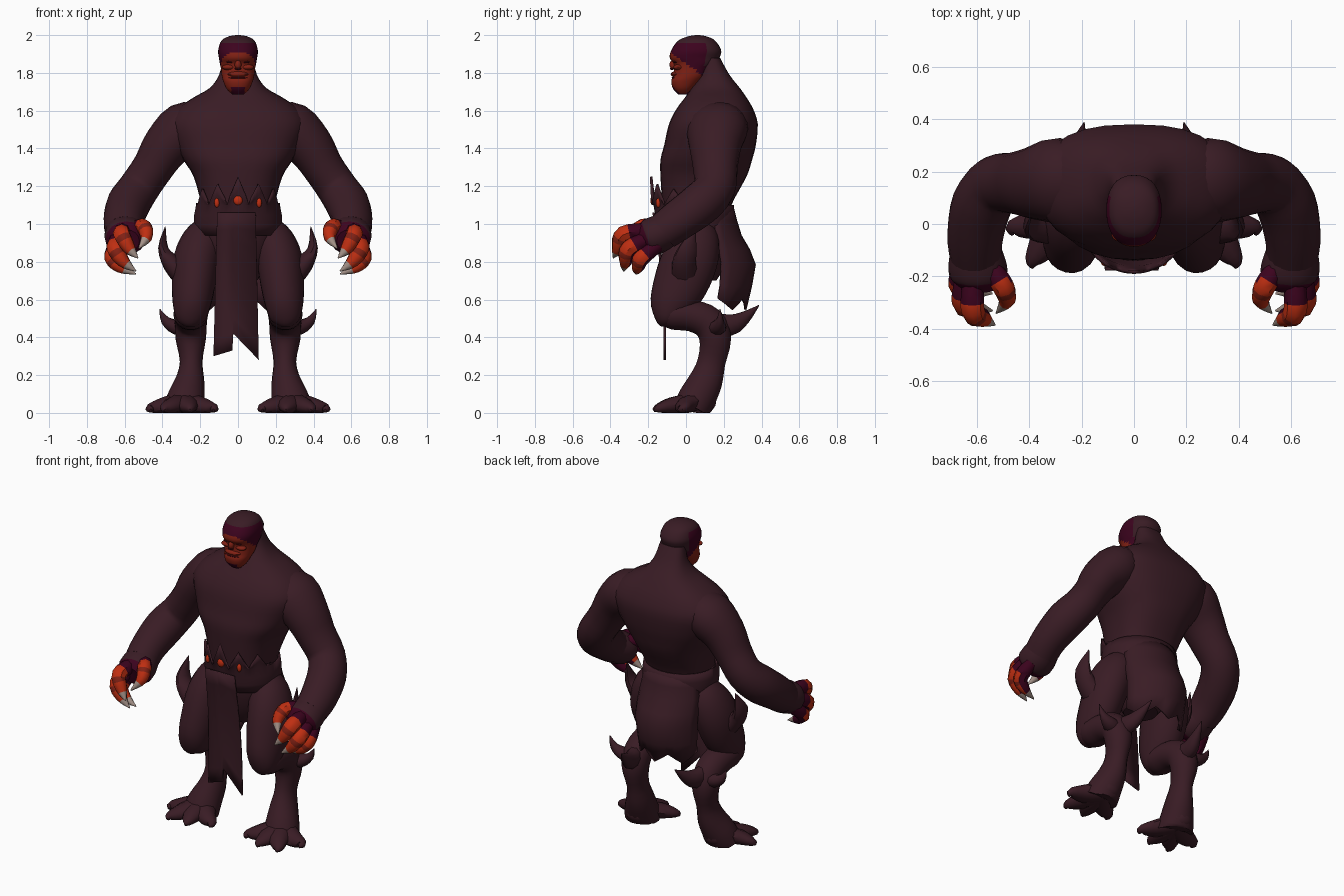
import bpy, bmesh, math
from mathutils import Vector

if "Cube" in bpy.data.objects:
    bpy.data.objects.remove(bpy.data.objects["Cube"])


def material(name, r, g, b):
    m = bpy.data.materials.new(name)
    m.use_nodes = True
    m.diffuse_color = (r, g, b, 1)
    m.node_tree.nodes["Principled BSDF"].inputs["Base Color"].default_value = (r, g, b, 1)
    return m


SKIN = material("dark_hide", .041, .0115, .018)
MAROON = material("maroon", .046, .001, .013)
RED = material("face_red", .22, .015, .007)
ORANGE = material("finger_orange", .52, .028, .006)
CLAW = material("claw_bone", .38, .29, .25)
SHADE = material("face_crease", .06, .003, .006)


def finish(name, bm, mats, mirror=False, thick=0, angle=45):
    bmesh.ops.recalc_face_normals(bm, faces=bm.faces)
    me = bpy.data.meshes.new(name)
    bm.to_mesh(me)
    bm.free()
    for m in mats:
        me.materials.append(m)
    ob = bpy.data.objects.new(name, me)
    bpy.context.collection.objects.link(ob)
    if mirror:
        ob.modifiers.new("Mirror", 'MIRROR')
    if thick:
        ob.modifiers.new("Solidify", 'SOLIDIFY').thickness = thick
    bpy.ops.object.select_all(action='DESELECT')
    ob.select_set(True)
    bpy.context.view_layer.objects.active = ob
    bpy.ops.object.shade_smooth_by_angle(angle=math.radians(angle))
    return ob


def smooth_path(keys, steps):
    """Catmull-Rom through rows of numbers."""
    out = []
    for i in range(len(keys) - 1):
        p0, p1, p2 = keys[max(i - 1, 0)], keys[i], keys[i + 1]
        p3 = keys[min(i + 2, len(keys) - 1)]
        for k in range(steps):
            t = k / steps
            out.append([.5 * (2 * b + (c - a) * t + (2 * a - 5 * b + 4 * c - d) * t * t
                              + (3 * b - a - 3 * c + d) * t ** 3)
                        for a, b, c, d in zip(p0, p1, p2, p3)])
    return out + [list(keys[-1])]


def loft(name, keys, mats=(SKIN,), sides=16, steps=3, flat=False, power=1.0,
         paint=None, mirror=False):
    """Elliptical rings (x, y, z, rx, ry), flat or square to the path."""
    rows = smooth_path(keys, steps)
    pts = [Vector(r[:3]) for r in rows]
    bm, rings, u = bmesh.new(), [], Vector((1, 0, 0))
    for i, r in enumerate(rows):
        v = Vector((0, 1, 0))
        if not flat:
            t = (pts[min(i + 1, len(pts) - 1)] - pts[max(i - 1, 0)]).normalized()
            u = (u - t * u.dot(t)).normalized()
            v = t.cross(u)
        ring = []
        for k in range(sides):
            a = 2 * math.pi * k / sides
            c, s = math.cos(a), math.sin(a)
            c, s = (math.copysign(abs(w) ** power, w) for w in (c, s))
            p = pts[i] + u * c * max(r[3], .002) + v * s * max(r[4], .002)
            p.z = max(p.z, 0)
            ring.append(bm.verts.new(p))
        rings.append(ring)
    for i in range(len(rings) - 1):
        for k in range(sides):
            n = (k + 1) % sides
            f = bm.faces.new((rings[i][k], rings[i][n], rings[i + 1][n], rings[i + 1][k]))
            if paint:
                p = f.calc_center_median()
                f.material_index = paint(p, i / (len(rings) - 1), p - (pts[i] + pts[i + 1]) / 2)
    for ring, t in ((rings[0], 0), (rings[-1], 1)):
        f = bm.faces.new(ring)
        if paint:
            f.material_index = paint(f.calc_center_median(), t, Vector())
    return finish(name, bm, mats, mirror)


def round_keys(rows):
    """Turn (z, front, back, half width) into flat ring rows."""
    return [(0, (f + b) / 2, z, w, (b - f) / 2) for z, f, b, w in rows]


def blob(name, loc, size, mat, mirror=False):
    bm = bmesh.new()
    bmesh.ops.create_uvsphere(bm, u_segments=12, v_segments=8, radius=1)
    for v in bm.verts:
        v.co = Vector([c + s * w for c, s, w in zip(loc, size, v.co)])
    return finish(name, bm, (mat,), mirror)


def sheet(name, nu, nv, fn, thick=.012):
    bm = bmesh.new()
    g = [[bm.verts.new(fn(i / nu, j / nv)) for j in range(nv + 1)] for i in range(nu + 1)]
    for i in range(nu):
        for j in range(nv):
            bm.faces.new((g[i][j], g[i + 1][j], g[i + 1][j + 1], g[i][j + 1]))
    bmesh.ops.remove_doubles(bm, verts=bm.verts, dist=.0005)
    return finish(name, bm, (SKIN,), thick=thick)


# Torso and neck
loft("torso", round_keys([
    (.98, -.11, .21, .19), (1.1, -.125, .24, .195), (1.25, -.135, .32, .235),
    (1.34, -.135, .35, .29), (1.42, -.115, .37, .33), (1.53, -.09, .38, .365),
    (1.61, -.05, .355, .32), (1.67, -.005, .32, .235), (1.72, .03, .285, .15),
    (1.79, .075, .23, .1), (1.88, .085, .18, .08)]), sides=28, flat=True, power=.8)
loft("pelvis", round_keys([(.7, -.04, .16, .1), (.8, -.09, .22, .17),
                           (.93, -.12, .25, .21), (1.06, -.12, .24, .2)]),
     sides=24, flat=True)


# Head, painted by region
def head_paint(p, t, d):
    if p.z > 1.962 or p.y > .1:
        return 0
    if p.z > 1.85 - .75 * p.y or (p.z < 1.725 and abs(p.x) < .035):
        return 1
    return 2


loft("head", round_keys([
    (1.685, -.04, .01, .03), (1.715, -.068, .04, .06), (1.755, -.078, .08, .078),
    (1.785, -.068, .11, .086), (1.82, -.064, .135, .09), (1.85, -.066, .165, .096),
    (1.88, -.086, .178, .101), (1.92, -.078, .186, .105), (1.97, -.042, .155, .088),
    (1.993, .01, .11, .05), (2.0, .05, .07, .01)]),
    (SKIN, MAROON, RED), sides=32, steps=4, flat=True, power=.88, paint=head_paint)
blob("eye", (.042, -.056, 1.857), (.02, .012, .006), SHADE, True)
blob("cheek", (.05, -.042, 1.83), (.036, .026, .015), RED, True)
blob("nose", (0, -.066, 1.843), (.018, .022, .026), RED)
blob("nostrils", (0, -.074, 1.822), (.018, .012, .006), SHADE)
blob("upper_lip", (0, -.053, 1.793), (.055, .028, .016), RED)
blob("mouth", (0, -.062, 1.774), (.05, .014, .005), SHADE)

# Arms and palms
loft("arm", [(.18, .16, 1.54, .1, .12), (.28, .165, 1.505, .14, .165), (.38, .155, 1.41, .125, .14),
             (.45, .155, 1.3, .108, .12), (.525, .15, 1.19, .108, .112),
             (.58, .075, 1.105, .115, .115), (.605, -.04, 1.02, .105, .11),
             (.603, -.12, .96, .1, .1)], sides=20, mirror=True)
loft("palm", [(.603, -.09, .975, .095, .09), (.598, -.15, .945, .11, .1),
              (.592, -.2, .925, .108, .095), (.592, -.24, .91, .07, .065)], (SKIN, MAROON),
     paint=lambda p, t, d: int(t > .6), mirror=True)


# Fingers run from maroon knuckle to bone claw, with dark backs and joints
def finger(name, a, b, c, tip, r):
    def paint(p, t, d):
        if t < .2 or (d.y > .45 * r and t < .7):
            return 0
        return 3 if .4 < t < .46 else 1 if t < .72 else 2

    loft(name, [(*a, r, r), (*b, r * 1.1, r * 1.1), (*c, r * .85, r * .85), (*tip, .003, .003)],
         (MAROON, ORANGE, CLAW, RED), sides=8, steps=4, paint=paint, mirror=True)


finger("thumb", (.55, -.16, .98), (.5, -.235, .985), (.485, -.29, .93), (.525, -.34, .87), .038)
finger("first_finger", (.61, -.2, .965), (.615, -.33, .945), (.575, -.36, .87), (.53, -.385, .82), .041)
finger("middle_finger", (.635, -.18, .93), (.65, -.3, .87), (.605, -.32, .8), (.54, -.33, .75), .041)
finger("last_finger", (.65, -.15, .89), (.665, -.235, .82), (.62, -.255, .77), (.54, -.265, .735), .039)

# Legs with backward hocks
loft("thigh", [(.14, .06, 1.0, .07, .08), (.18, .055, .92, .11, .125), (.22, .02, .81, .122, .15),
               (.235, -.03, .68, .115, .145), (.245, -.08, .57, .1, .115),
               (.25, -.1, .49, .075, .065), (.25, -.1, .46, .03, .03)], sides=20, mirror=True)
loft("shin", [(.25, -.13, .53, .06, .06), (.25, -.07, .525, .09, .085), (.25, .03, .515, .09, .085),
              (.25, .12, .475, .085, .09), (.25, .155, .39, .08, .085), (.248, .135, .27, .06, .075),
              (.255, .105, .17, .078, .09), (.275, .06, .08, .1, .1),
              (.285, .03, .02, .11, .1)], sides=18, mirror=True)

# Flat feet with pointed toes
toes = {"inner": (.13, -.11), "middle": (.255, -.172), "outer": (.385, -.165), "side": (.462, -.04)}
for side, (x, y) in toes.items():
    mx, my = x * .55 + .128, y * .55 + .02
    loft(side + "_toe", [(.285, .05, .06, .07, .05), (mx, my, .04, .06, .045),
                         (x, y + .025, .025, .032, .025), (x, y, .012, .006, .01)],
         sides=10, mirror=True)
blob("heel", (.275, .1, .06), (.075, .06, .058), SKIN, True)

# Leg spikes
spikes = {
    "thigh_spike": [(.27, 0, .7, .06, .08), (.35, -.01, .79, .05, .065),
                    (.395, .01, .87, .025, .05), (.385, .05, .985, .002, .002)],
    "hock_spike": [(.245, .1, .47, .05, .065), (.23, .23, .465, .045, .06),
                   (.21, .31, .505, .03, .035), (.19, .387, .57, .002, .002)],
    "outer_hock_spike": [(.26, .15, .45, .05, .05), (.33, .17, .455, .045, .04),
                         (.385, .18, .49, .02, .025), (.415, .18, .55, .002, .002)]}
for name, keys in spikes.items():
    loft(name, keys, sides=10, mirror=True)


# Belt with a crown of points flaring along the front
def belt(u, v):
    a = 2 * math.pi * u - math.pi
    deg = abs(math.degrees(a))
    near = round(deg / 30) * 30
    height = {0: .15, 30: .11, 60: .085}.get(near, 0) * max(0, 1 - abs(deg - near) / 15)
    z = .94 + .16 * min(v / .6, 1)
    rx = .222 + .012 * math.sin(min(v / .6, 1) * math.pi)
    if v > .6:
        z += height * (v - .6) / .4
    front = max(math.cos(a), 0)
    return (rx * math.sin(a), .055 - .2 * math.cos(a) - .045 * v * front, z)


sheet("belt", 72, 5, belt)
for x, y, z, w in ((0, -.176, 1.125, .024), (.112, -.147, 1.112, .014)):
    blob("belt_gem", (x, y, z), (w, .013, .025), ORANGE, x > 0)

# Torn front and back cloths
hem = [(-.13, .3), (-.03, .33), (-.025, .42), (.11, .28)]


def front_cloth(u, v):
    x, low = hem[round(u * 3)]
    z = 1.06 + (low - 1.06) * v
    return (x * (.85 + .15 * v), -.178 + .06 * v + .02 * math.sin(v * math.pi), z)


def back_cloth(u, v):
    rows = [(1.08, .2, .255), (.94, .225, .295), (.785, .23, .37), (.575, .215, .32)]
    z, rx, back = smooth_path(rows, 2)[round(v * 6)]
    a = math.radians(68) * (2 * u - 1)
    if v == 1:
        z += .03 * math.cos(u * 6 * math.pi)
    return (rx * math.sin(a), .08 + (back - .08) * math.cos(a), z)


sheet("front_cloth", 3, 8, front_cloth)
sheet("back_cloth", 12, 6, back_cloth)
